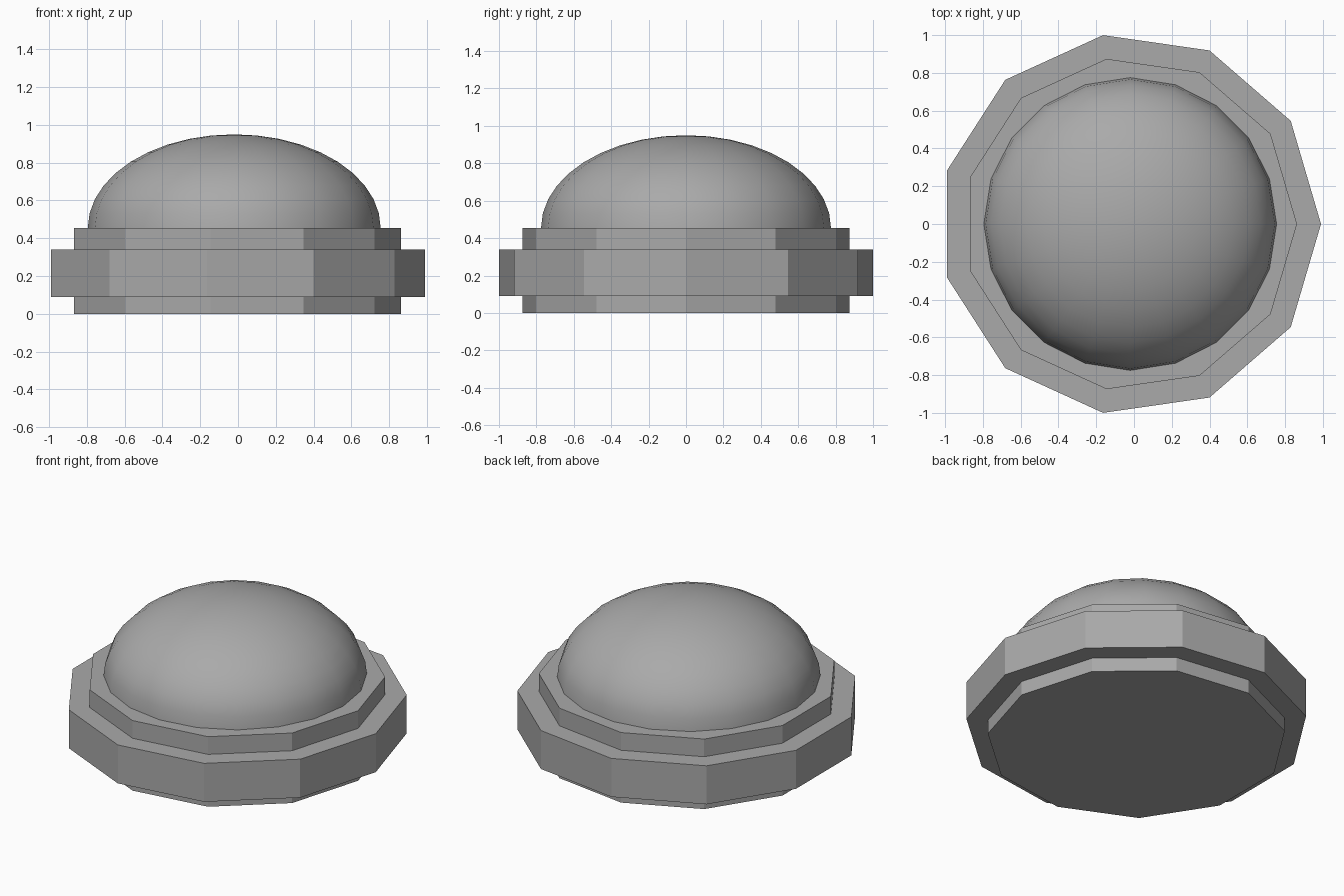
import bpy, bmesh, math
from mathutils import Matrix, Vector

cube = bpy.data.objects.get("Cube")
if cube:
    bpy.data.objects.remove(cube, do_unlink=True)

grey = bpy.data.materials.new("plain grey")
grey.use_nodes = True
colour = (0.4, 0.4, 0.4, 1)
grey.diffuse_color = colour
grey.node_tree.nodes["Principled BSDF"].inputs["Base Color"].default_value = colour

CENTRE_X = -0.02
SIDES = 11


def add_object(name, bm):
    mesh = bpy.data.meshes.new(name)
    bm.to_mesh(mesh)
    bm.free()
    mesh.materials.append(grey)
    obj = bpy.data.objects.new(name, mesh)
    obj.location.x = CENTRE_X
    bpy.context.collection.objects.link(obj)
    return obj


# Stepped eleven-sided base, turned from (radius, height) pairs
profile = [(0.883, 0), (0.883, 0.09), (1.01, 0.09),
           (1.01, 0.34), (0.883, 0.34), (0.883, 0.455)]
bm = bmesh.new()
rings = [[bm.verts.new((r * math.cos(math.tau * i / SIDES),
                        r * math.sin(math.tau * i / SIDES), z))
          for i in range(SIDES)] for r, z in profile]
for low, high in zip(rings, rings[1:]):
    for i in range(SIDES):
        j = (i + 1) % SIDES
        bm.faces.new((low[i], low[j], high[j], high[i]))
bm.faces.new(rings[0][::-1])
bm.faces.new(rings[-1])
add_object("stepped_base", bm)

# Smooth flattened dome, the upper half of a squashed sphere
bm = bmesh.new()
bmesh.ops.create_uvsphere(bm, u_segments=20, v_segments=20, radius=1)
bmesh.ops.bisect_plane(bm, geom=bm.verts[:] + bm.edges[:] + bm.faces[:],
                       plane_co=Vector((0, 0, 0)), plane_no=Vector((0, 0, 1)),
                       clear_inner=True, dist=1e-4)
bmesh.ops.transform(bm, verts=bm.verts,
                    matrix=Matrix.Translation((0, 0, 0.455)) @ Matrix.Diagonal((0.775, 0.775, 0.495, 1)))
for face in bm.faces:
    face.smooth = True
add_object("dome", bm)
